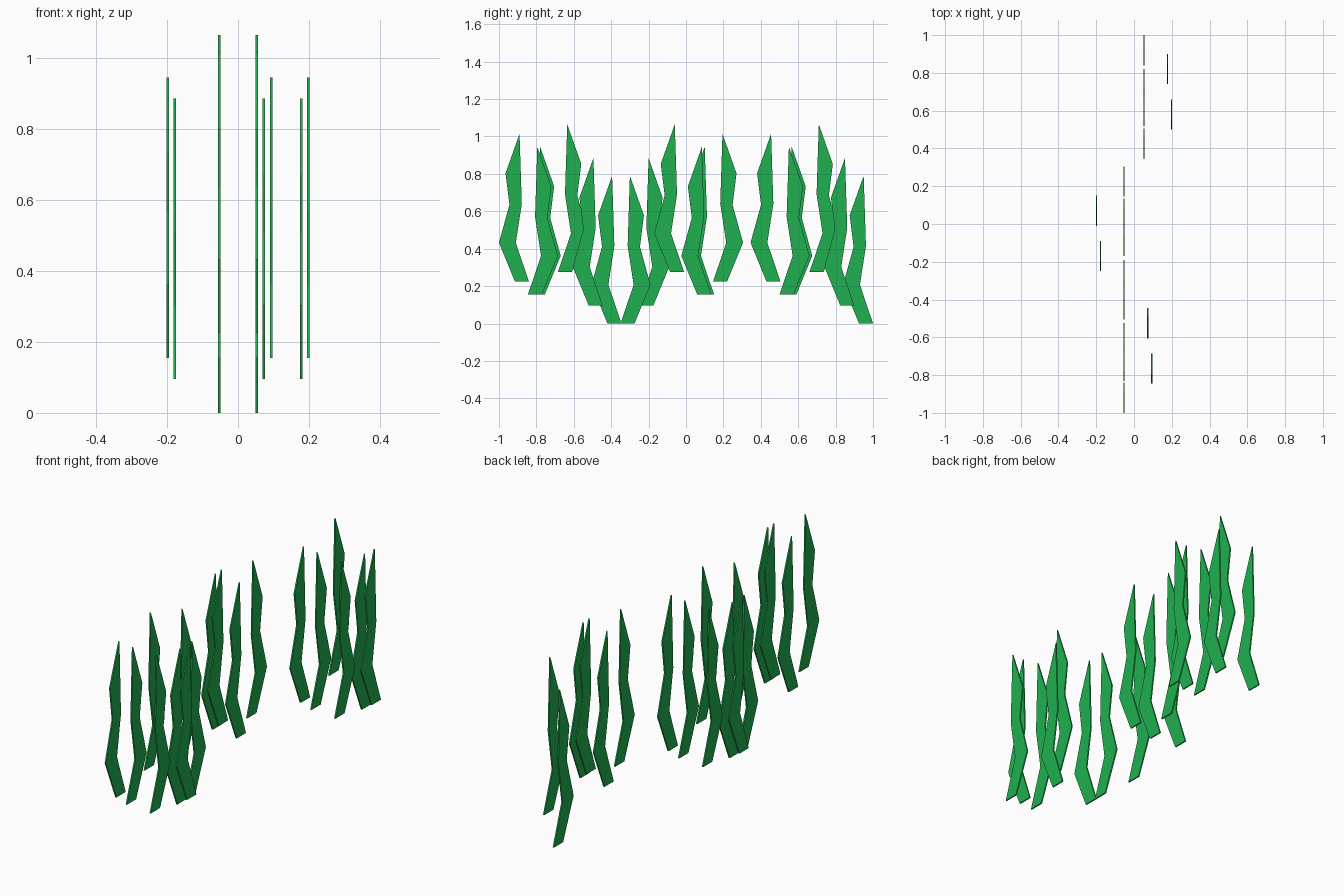
import bpy, bmesh
from math import pi
from mathutils import Matrix, Vector

if "Cube" in bpy.data.objects:
    bpy.data.objects.remove(bpy.data.objects["Cube"])

grass = bpy.data.materials.new("grass_green")
grass.diffuse_color = (0.014, 0.434, 0.08, 1)
grass.use_nodes = True
grass.node_tree.nodes["Principled BSDF"].inputs["Base Color"].default_value = grass.diffuse_color

THICK = 0.007
# Blade outline (y, z): base at the right, zigzagging up to a pointed tip
OUTLINE = [(0.085, 0), (0.16, 0), (0.09, 0.207), (0.122, 0.415),
           (0.11, 0.79), (0.035, 0.578), (0.056, 0.41), (0, 0.207)]


def blade_mesh():
    bm = bmesh.new()
    face = bm.faces.new([bm.verts.new((-THICK / 2, y - 0.08, z)) for y, z in OUTLINE])
    out = bmesh.ops.extrude_face_region(bm, geom=[face])
    bmesh.ops.translate(bm, vec=(THICK, 0, 0),
                        verts=[v for v in out["geom"] if isinstance(v, bmesh.types.BMVert)])
    bmesh.ops.recalc_face_normals(bm, faces=bm.faces)
    mesh = bpy.data.meshes.new("grass_blade")
    bm.to_mesh(mesh)
    bm.free()
    mesh.materials.append(grass)
    return mesh


MESH = blade_mesh()

# One clump: x offset, y centre, base height, turned half round
CLUMP = [(0, -0.92, 0.225, False), (0.146, -0.765, 0.155, True),
         (0, -0.75, 0.155, True), (0, -0.605, 0.275, True),
         (0.125, -0.525, 0.095, False), (0, -0.425, 0, False)]
X0, Y0 = -0.0525, -0.3475

# Front clump, the same clump turned half round, and a copy at the back
base = Matrix.Translation((X0, 0, 0))
turn = Matrix.Translation((X0, Y0, 0)) @ Matrix.Rotation(pi, 4, "Z") @ Matrix.Translation((0, -Y0, 0))
back = Matrix.Translation((X0 + 0.105, 1.345, 0))
for name, place in (("front", base), ("middle", turn), ("back", back)):
    for x, y, z, flip in CLUMP:
        ob = bpy.data.objects.new(f"{name}_grass_blade", MESH)
        ob.matrix_world = (place @ Matrix.Translation(Vector((x, y, z)))
                           @ Matrix.Rotation(pi if flip else 0, 4, "Z"))
        bpy.context.collection.objects.link(ob)
